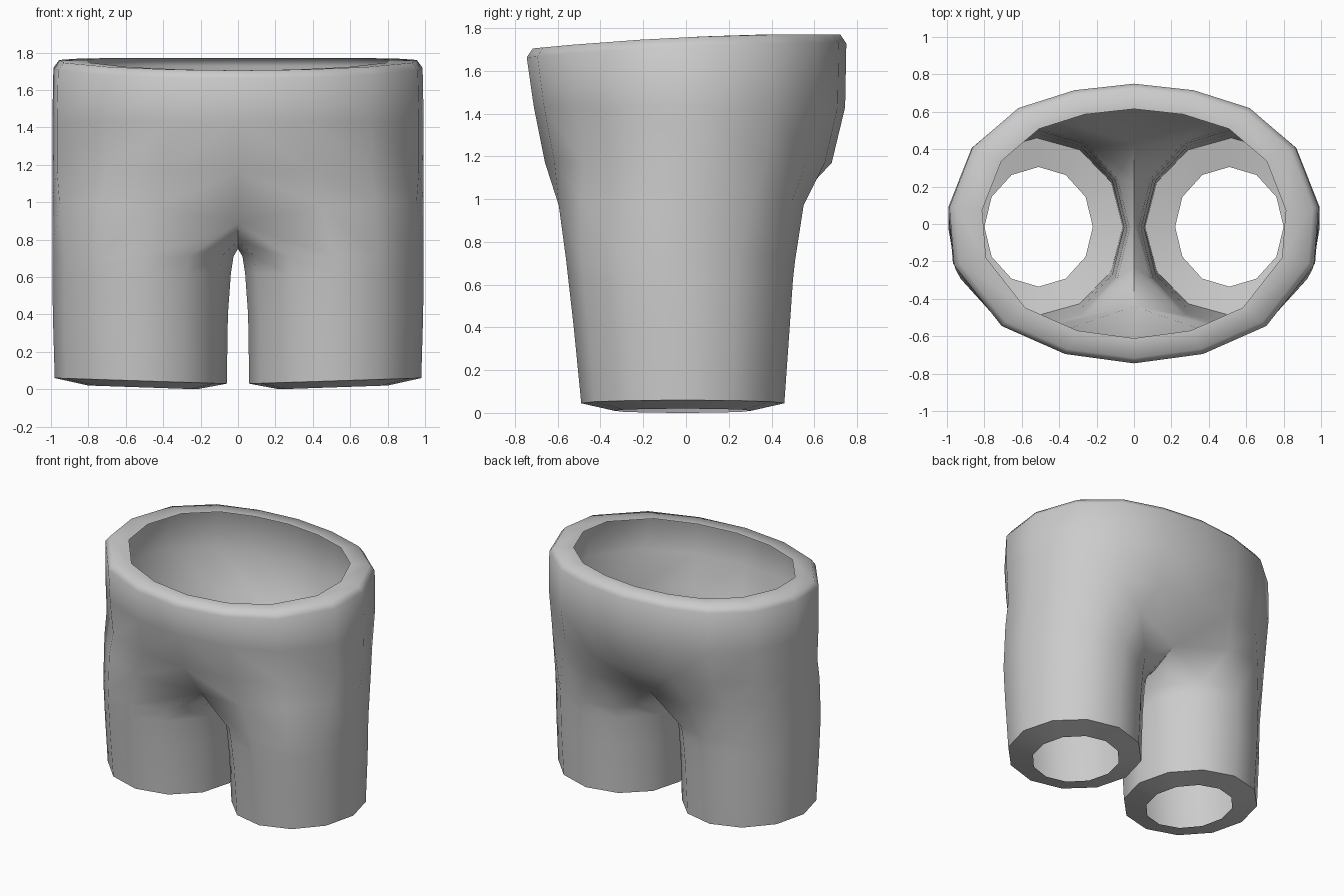
import bpy, bmesh, math

if "Cube" in bpy.data.objects:
    bpy.data.objects.remove(bpy.data.objects["Cube"])

# Half outline of the waist, from centre back round the side to centre front
WAIST = [(0, .75), (.32, .715), (.62, .62), (.865, .41), (.99, .09),
         (.965, -.22), (.71, -.545), (.37, -.695), (0, -.745)]


def leg(z, cx, rx, ry, cy=-.015, lift=0):
    """Twelve-sided ring round one leg; lift raises its outer side."""
    ring = []
    for k in range(12):
        a = math.radians(120 - 30 * k)
        ring.append((cx + rx * math.cos(a), cy + ry * math.sin(a),
                     z + lift * (1 + math.cos(a)) / 2))
    return ring


def waist(z, sx, sy, back=0, tilt=0):
    """Half ring of the torso; tilt follows the sloping waistband."""
    ring = []
    for x, y in WAIST:
        u = y / .75
        ring.append((x * sx, y * sy + (back * u if y > 0 else 0),
                     z + tilt * (.033 * u - .02 * u * u)))
    return ring


# Ring where the legs meet: torso arc followed by the seam on x = 0
arc = [(0, .43, .90), (.40, .55, .97), (.69, .50, 1.0), (.90, .31, 1.0),
       (.993, .04, 1.0), (.955, -.24, 1.0), (.74, -.49, 1.0),
       (.45, -.595, .97), (0, -.44, .89)]
seam = [(0, -.23, .79), (0, -.01, .75), (0, .22, .80)]

# Single thin shell, rings in order: hem opening, legs, torso, waistband
rows = [
    leg(.0, .51, .29, .32, lift=.02),
    leg(.03, .52, .46, .475, lift=.03),
    leg(.40, .522, .468, .505, -.02),
    leg(.62, .515, .477, .525, -.025),
    leg(.71, .508, .484, .535, -.025),
    arc + seam,
    waist(1.17, 1.003, .885, .018),
    waist(1.43, 1.003, .955, .028),
    waist(1.715, .997, 1, 0, 1),
    waist(1.757, .965, .962, 0, 1),
    waist(1.757, .82, .82, 0, 1),
]

bm = bmesh.new()
rings = [[bm.verts.new(p) for p in row] for row in rows]
for a, b in zip(rings, rings[1:]):
    closed = len(a) == len(b) == 12
    for i in range(12 if closed else 8):
        j = (i + 1) % 12
        bm.faces.new((a[i], a[j], b[j], b[i]))

# Mirror the half across the centre seam
bmesh.ops.mirror(bm, geom=bm.verts[:] + bm.edges[:] + bm.faces[:],
                 axis='X', merge_dist=.001)
bmesh.ops.remove_doubles(bm, verts=bm.verts[:], dist=.001)
bmesh.ops.recalc_face_normals(bm, faces=bm.faces[:])
bm.normal_update()
side = max(bm.faces, key=lambda f: f.calc_center_median().x)
if side.normal.x < 0:
    bmesh.ops.reverse_faces(bm, faces=bm.faces[:])

mesh = bpy.data.meshes.new("shorts")
bm.to_mesh(mesh)
bm.free()
shorts = bpy.data.objects.new("shorts", mesh)
bpy.context.collection.objects.link(shorts)

grey = bpy.data.materials.new("light grey cloth")
grey.diffuse_color = (.6, .6, .6, 1)
grey.use_nodes = True
grey.node_tree.nodes["Principled BSDF"].inputs["Base Color"].default_value = grey.diffuse_color
mesh.materials.append(grey)

bpy.context.view_layer.objects.active = shorts
shorts.select_set(True)
bpy.ops.object.shade_smooth_by_angle(angle=math.radians(62))
